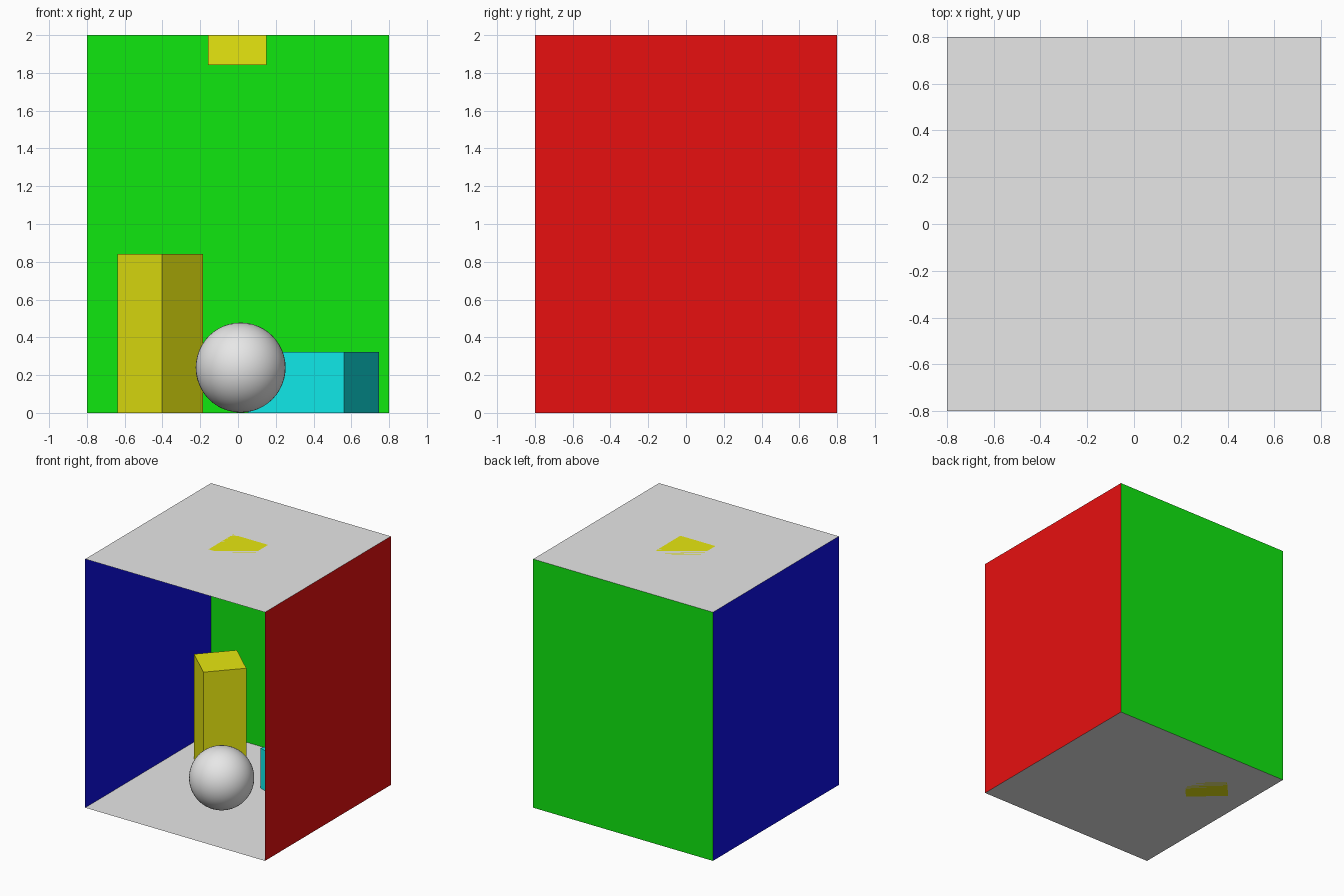
import bpy
from math import radians
from mathutils import Matrix, Vector

if "Cube" in bpy.data.objects:
    bpy.data.objects.remove(bpy.data.objects["Cube"])

HALF, TALL = 0.8, 2.0
HI, LO = 0.8, 0.005


def material(name, r, g, b):
    m = bpy.data.materials.new(name)
    m.diffuse_color = (r, g, b, 1)
    m.use_nodes = True
    m.node_tree.nodes["Principled BSDF"].inputs["Base Color"].default_value = m.diffuse_color
    return m


grey = material("grey", HI, HI, HI)
red = material("red", HI, LO, LO)
green = material("green", LO, HI, LO)
blue = material("blue", LO, LO, HI)
yellow = material("yellow", HI, HI, LO)
cyan = material("cyan", LO, HI, HI)


def panel(name, origin, u, v, mat):
    """Single flat sheet spanned by u and v."""
    o, u, v = Vector(origin), Vector(u), Vector(v)
    me = bpy.data.meshes.new(name)
    me.from_pydata([o, o + u, o + u + v, o + v], [], [(0, 1, 2, 3)])
    me.materials.append(mat)
    bpy.context.collection.objects.link(bpy.data.objects.new(name, me))


def block(name, x, y, z0, z1, side, angle, mat):
    """Square block from z0 to z1, turned about z."""
    bpy.ops.mesh.primitive_cube_add(size=1)
    ob = bpy.context.object
    ob.name = name
    ob.data.transform(Matrix.Translation((x, y, (z0 + z1) / 2))
                      @ Matrix.Rotation(radians(angle), 4, 'Z')
                      @ Matrix.Diagonal((side, side, z1 - z0, 1)))
    ob.data.materials.append(mat)


# Room shell: open at the front, sheets without thickness
W = 2 * HALF
panel("floor", (-HALF, -HALF, 0), (W, 0, 0), (0, W, 0), grey)
panel("ceiling", (-HALF, -HALF, TALL), (W, 0, 0), (0, W, 0), grey)
panel("back_wall", (-HALF, HALF, 0), (W, 0, 0), (0, 0, TALL), green)
panel("left_wall", (-HALF, -HALF, 0), (0, W, 0), (0, 0, TALL), blue)
panel("right_wall", (HALF, -HALF, 0), (0, W, 0), (0, 0, TALL), red)

# Contents
block("ceiling_lamp", -0.004, 0.01, 1.843, TALL, 0.312, 0, yellow)
block("tall_block", -0.411, 0.36, 0, 0.84, 0.32, 47.4, yellow)
block("short_block", 0.40, 0.372, 0, 0.322, 0.54, -20, cyan)

# Ball resting on the floor
bpy.ops.mesh.primitive_uv_sphere_add(segments=48, ring_count=24, radius=0.238,
                                     location=(0.014, -0.228, 0.24))
ball = bpy.context.object
ball.name = "ball"
ball.data.materials.append(grey)
bpy.ops.object.shade_smooth()
